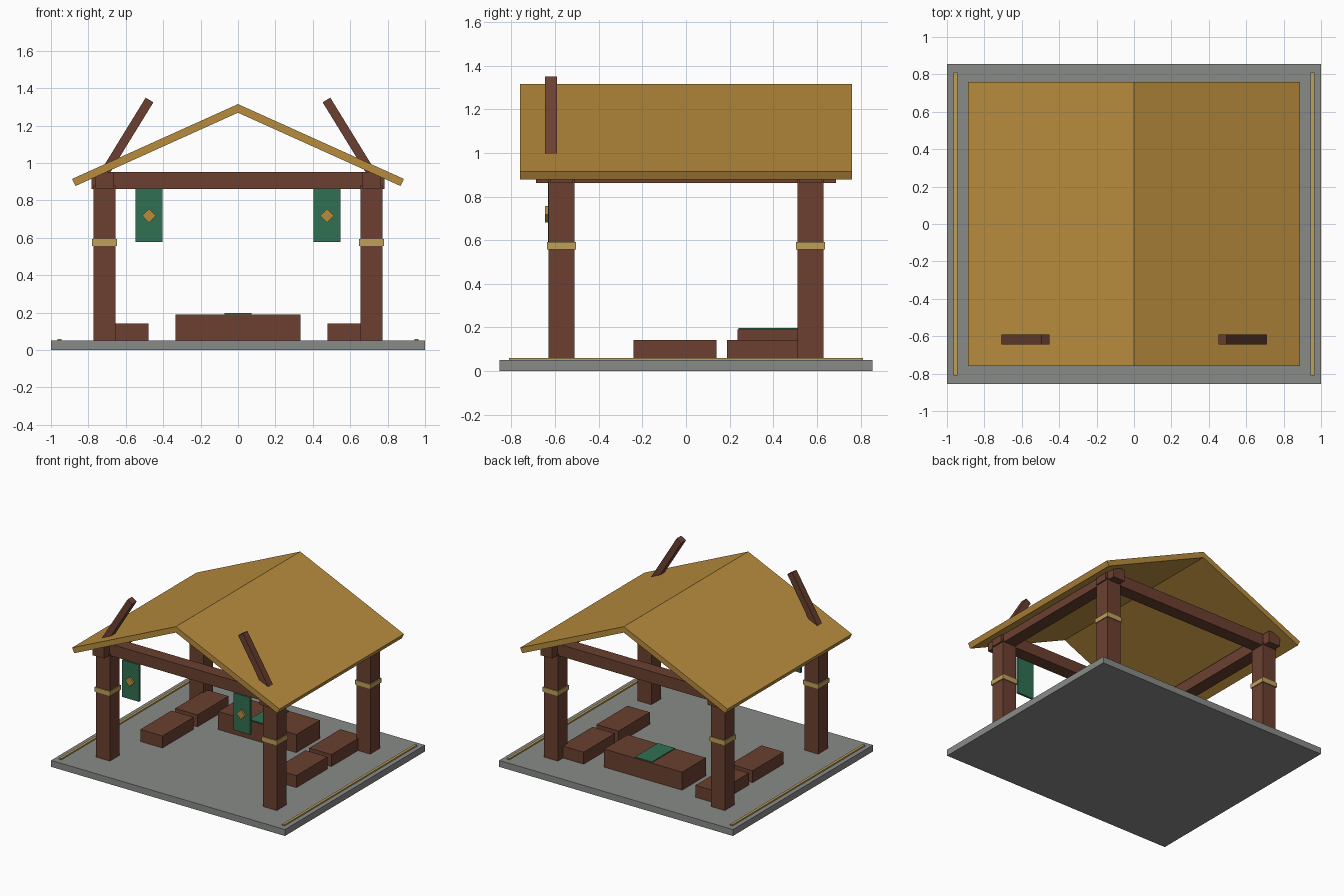
import bpy
from math import radians, atan2
from mathutils import Vector

if "Cube" in bpy.data.objects:
    bpy.data.objects.remove(bpy.data.objects["Cube"])


def material(name, rgb):
    m = bpy.data.materials.new(name)
    m.diffuse_color = (*rgb, 1)
    m.use_nodes = True
    m.node_tree.nodes["Principled BSDF"].inputs["Base Color"].default_value = m.diffuse_color
    return m


WOOD = material("dark_wood", (0.147, 0.051, 0.030))
ROOF = material("ochre", (0.479, 0.262, 0.048))
ROPE = material("pale_rope", (0.515, 0.352, 0.102))
CLOTH = material("green_cloth", (0.030, 0.162, 0.084))
STONE = material("grey_stone", (0.25, 0.26, 0.25))


def mesh_object(name, verts, faces, mat):
    me = bpy.data.meshes.new(name)
    me.from_pydata(verts, [], faces)
    me.materials.append(mat)
    ob = bpy.data.objects.new(name, me)
    bpy.context.collection.objects.link(ob)
    return ob


def box(name, centre, size, mat, tilt=0):
    """Box of the given size, tilted about the y axis."""
    sx, sy, sz = (s / 2 for s in size)
    verts = [(x, y, z) for z in (-sz, sz)
             for x, y in ((-sx, -sy), (sx, -sy), (sx, sy), (-sx, sy))]
    faces = [(3, 2, 1, 0), (4, 5, 6, 7)]
    faces += [(i, (i + 1) % 4, (i + 1) % 4 + 4, i + 4) for i in range(4)]
    ob = mesh_object(name, verts, faces, mat)
    ob.location = centre
    ob.rotation_euler.y = tilt
    return ob


def span(name, x, y, z, mat):
    """Box from (min, max) ranges."""
    r = (x, y, z)
    return box(name, [(a + b) / 2 for a, b in r], [abs(b - a) for a, b in r], mat)


# Stone floor
span("floor", (-1, 1), (-0.855, 0.855), (0, 0.05), STONE)

# Table with cloth runner
span("table", (-0.334, 0.334), (0.235, 0.525), (0.05, 0.19), WOOD)
span("table_runner", (-0.072, 0.072), (0.24, 0.52), (0.188, 0.197), CLOTH)

# Posts with bands
PX, PY = 0.714, 0.571
for sx in (-1, 1):
    for sy in (-1, 1):
        box("post", (sx * PX, sy * PY, 0.465), (0.118, 0.118, 0.83), WOOD)
        box("post_band", (sx * PX, sy * PY, 0.575), (0.132, 0.132, 0.035), ROPE)

# Beams across the front and back
for sy in (-1, 1):
    box("cross_beam", (0, sy * PY, 0.907), (1.566, 0.10, 0.09), WOOD)

for s in (-1, 1):
    # Side beams
    box("side_beam", (s * PX, 0, 0.907), (0.10, 1.376, 0.089), WOOD)
    # Floor edge strips
    box("floor_strip", (s * 0.955, 0, 0.054), (0.02, 1.62, 0.012), ROPE)
    # Benches
    for y in (-0.05, 0.377):
        box("bench", (s * 0.573, y, 0.0965), (0.19, 0.38, 0.093), WOOD)
    # Hanging banners with diamond badge
    box("banner", (s * 0.476, -0.625, 0.720), (0.144, 0.016, 0.286), CLOTH)
    box("banner_diamond", (s * 0.476, -0.639, 0.718), (0.053, 0.016, 0.053),
        ROOF, radians(45))
    # Leaning gable horns
    base, tip = Vector((s * 0.714, -0.618, 0.945)), Vector((s * 0.473, -0.618, 1.337))
    d = tip - base
    box("roof_horn", (base + tip) / 2, (0.048, 0.055, d.length), WOOD, atan2(d.x, d.z))
    # Roof slope, mitred at the ridge
    profile = [(0, 1.269), (s * 0.869, 0.877), (s * 0.887, 0.915), (0, 1.315)]
    verts = [(x, y, z) for y in (-0.76, 0.76) for x, z in profile]
    faces = [(0, 1, 2, 3), (7, 6, 5, 4)]
    faces += [(i, i + 4, (i + 1) % 4 + 4, (i + 1) % 4) for i in range(4)]
    if s < 0:
        faces = [f[::-1] for f in faces]
    mesh_object("roof_slope", verts, faces, ROOF)
